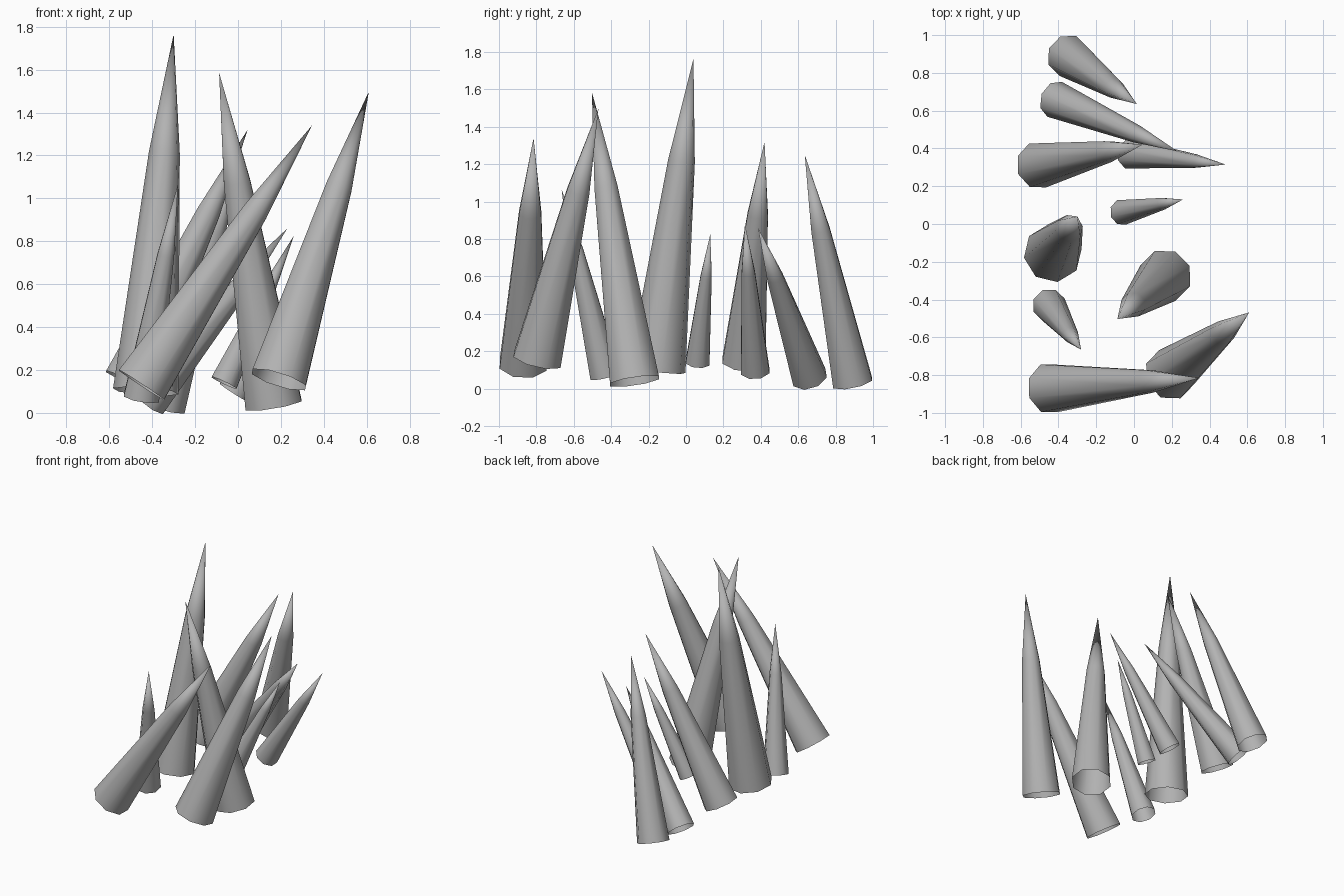
import bpy, bmesh
from math import cos, sin, pi
from mathutils import Vector

if "Cube" in bpy.data.objects:
    bpy.data.objects.remove(bpy.data.objects["Cube"])

# base centre, tip, base radius, spin of the octagon (in sides)
SPIKES = [
    ((-0.35, 0.89, 0.035), (0.015, 0.635, 1.25), 0.115, 0.5),
    ((-0.42, 0.66, 0.06), (0.23, 0.385, 0.86), 0.10, 0.5),
    ((-0.51, 0.31, 0.145), (0.045, 0.42, 1.32), 0.125, 0.5),
    ((-0.02, 0.37, 0.095), (0.485, 0.315, 0.88), 0.082, 0.5),
    ((-0.065, 0.062, 0.14), (0.26, 0.13, 0.825), 0.069, 0.5),
    ((-0.43, -0.155, 0.10), (-0.30, 0.04, 1.765), 0.155, 0.2),
    ((-0.45, -0.43, 0.07), (-0.28, -0.665, 1.065), 0.09, 0.5),
    ((0.165, -0.275, 0.04), (-0.088, -0.503, 1.585), 0.143, 0.5),
    ((0.19, -0.795, 0.155), (0.61, -0.468, 1.498), 0.14, 0.5),
    ((-0.45, -0.87, 0.13), (0.345, -0.815, 1.34), 0.136, 0.5),
]
# position along the axis, share of base radius
PROFILE = [(0.0, 1.0), (0.67, 0.47)]
SIDES = 8


def spike(name, base, tip, radius, spin):
    base, axis = Vector(base), Vector(tip) - Vector(base)
    turn = Vector((0, 0, 1)).rotation_difference(axis)
    bm = bmesh.new()
    rings = []
    for t, k in PROFILE:
        rings.append([bm.verts.new(base + axis * t + turn @ Vector(
            (radius * k * cos((i + spin) * 2 * pi / SIDES),
             radius * k * sin((i + spin) * 2 * pi / SIDES), 0)))
            for i in range(SIDES)])
    point = bm.verts.new(tip)
    for i in range(SIDES):
        j = (i + 1) % SIDES
        for a, b in zip(rings, rings[1:]):
            bm.faces.new((a[i], a[j], b[j], b[i]))
        bm.faces.new((rings[-1][i], rings[-1][j], point))
    for f in bm.faces:
        f.smooth = True
    mesh = bpy.data.meshes.new(name)
    bm.to_mesh(mesh)
    bm.free()
    mesh.materials.append(rock)
    bpy.context.collection.objects.link(bpy.data.objects.new(name, mesh))


# dark grey surface
rock = bpy.data.materials.new("dark_grey")
rock.diffuse_color = (0.45, 0.45, 0.45, 1)
rock.use_nodes = True
rock.node_tree.nodes["Principled BSDF"].inputs["Base Color"].default_value = rock.diffuse_color

# cluster of leaning, open-bottomed spikes
for n, s in enumerate(SPIKES, 1):
    spike(f"spike_{n:02d}", *s)
